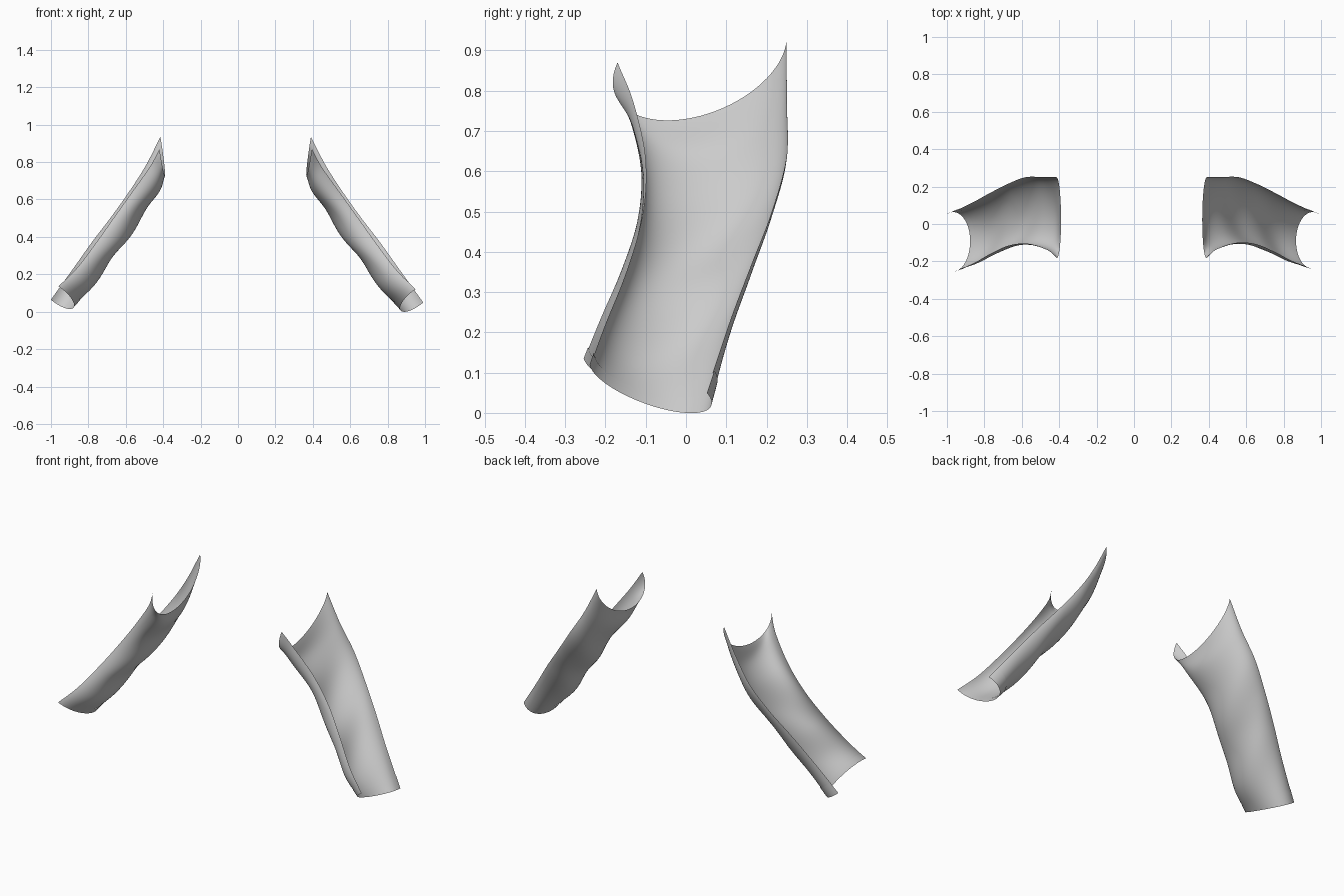
import bpy, bmesh, math
from mathutils import Vector

if "Cube" in bpy.data.objects:
    bpy.data.objects.remove(bpy.data.objects["Cube"])

# Guide rails of one half-open sleeve, from shoulder to wrist
FRONT = [(.395, -.17, .87), (.45, -.13, .77), (.55, -.10, .63), (.65, -.107, .49),
         (.75, -.148, .35), (.85, -.20, .22), (.95, -.237, .12)]
UNDER = [(.365, .00, .73), (.40, .035, .64), (.48, .05, .52), (.57, .03, .39),
         (.66, .00, .265), (.76, -.04, .13), (.87, -.055, .01)]
BACK = [(.39, .25, .935), (.47, .25, .78), (.56, .25, .64), (.66, .213, .50),
        (.76, .163, .37), (.86, .11, .23), (.99, .05, .05)]
ARC = math.radians(100)      # half sweep of the U-shaped section
COLS = 40

cloth = bpy.data.materials.new("light grey cloth")
cloth.diffuse_color = (.6, .6, .6, 1)
cloth.use_nodes = True
cloth.node_tree.nodes["Principled BSDF"].inputs["Base Color"].default_value = cloth.diffuse_color


def rail(points, t):
    """Smooth curve through the points, t from 0 to 1."""
    p = [Vector(q) for q in points]
    p = [2 * p[0] - p[1]] + p + [2 * p[-1] - p[-2]]
    f = t * (len(points) - 1)
    i = min(int(f), len(points) - 2)
    f -= i
    a, b, c, d = p[i:i + 4]
    return .5 * (2 * b + (c - a) * f + (2 * a - 5 * b + 4 * c - d) * f ** 2
                 + (3 * b - a - 3 * c + d) * f ** 3)


def section_point(t, u, side, grow):
    f, m, b = rail(FRONT, t), rail(UNDER, t), rail(BACK, t)
    centre, half, drop = (f + b) / 2, (b - f) / 2, m - (f + b) / 2
    ang = u * ARC
    across = math.sin(ang) / math.sin(ARC)
    down = (math.cos(ang) - math.cos(ARC)) / (1 - math.cos(ARC))
    p = centre + half * across * grow + drop * down * grow
    # soft cloth folds, fading out at both ends
    p += drop * .06 * math.sin(17 * t + 3 * u) * math.sin(math.pi * t) * down
    if side < 0:             # the left sleeve hangs slightly differently
        p += Vector((.025 - .015 * t, -.015 * t * max(0, -u), .015 * t))
        p.x = -p.x
    return p


def sheet(name, t0, t1, rows, side, grow=1.0):
    bm = bmesh.new()
    grid = [[bm.verts.new(section_point(t0 + (t1 - t0) * r / rows, 2 * c / COLS - 1, side, grow))
             for c in range(COLS + 1)] for r in range(rows + 1)]
    for r in range(rows):
        for c in range(COLS):
            q = [grid[r][c], grid[r][c + 1], grid[r + 1][c + 1], grid[r + 1][c]]
            bm.faces.new(q if side > 0 else q[::-1]).smooth = True
    me = bpy.data.meshes.new(name)
    bm.to_mesh(me)
    bm.free()
    me.materials.append(cloth)
    ob = bpy.data.objects.new(name, me)
    bpy.context.collection.objects.link(ob)
    return ob


# Sleeve and its narrow hem on each side
for label, side in (("right", 1), ("left", -1)):
    sheet(label + "_sleeve", 0, .955, 60, side)
    sheet(label + "_cuff_hem", .95, 1, 5, side, 1.015)
